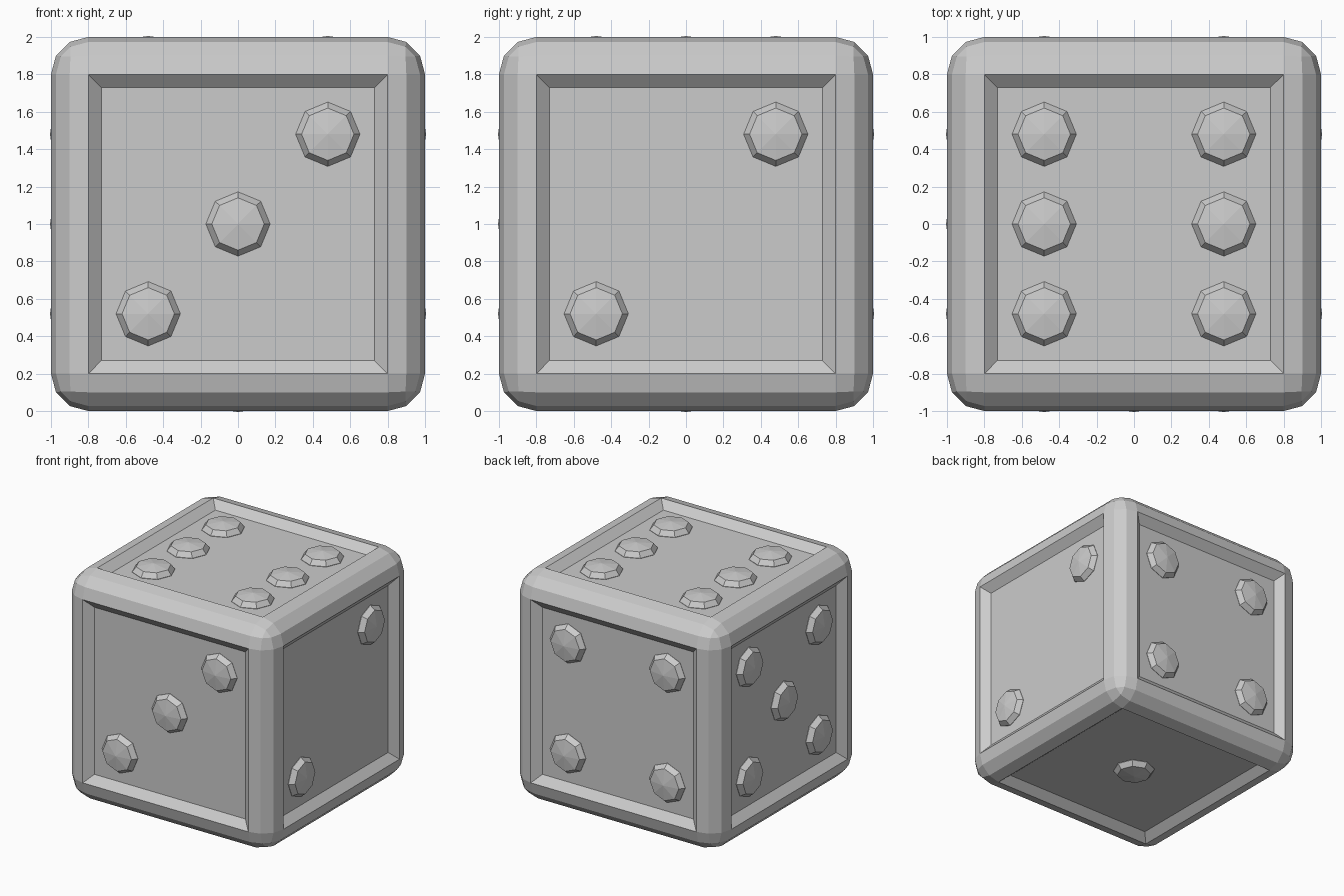
import bpy, bmesh, math
from mathutils import Vector, Matrix

if "Cube" in bpy.data.objects:
    bpy.data.objects.remove(bpy.data.objects["Cube"])

DEPTH = 0.06      # recess of each face panel
P = 0.48          # pip offset from face centre


def finish(name, bm):
    bmesh.ops.recalc_face_normals(bm, faces=bm.faces[:])
    me = bpy.data.meshes.new(name)
    bm.to_mesh(me)
    bm.free()
    ob = bpy.data.objects.new(name, me)
    bpy.context.collection.objects.link(ob)
    return ob


# Rounded cube body with a sunken, bevelled panel on each side
bm = bmesh.new()
bmesh.ops.create_cube(bm, size=2, matrix=Matrix.Translation((0, 0, 1)))
bmesh.ops.bevel(bm, geom=bm.edges[:], offset=0.2, segments=3, profile=0.5,
                affect='EDGES')
bm.normal_update()
panels = [f for f in bm.faces if f.calc_area() > 1]
bmesh.ops.inset_individual(bm, faces=panels, thickness=0.1, depth=-DEPTH)
finish("die_body", bm)


# Eight-sided stud: steep rim and a shallow pointed cap
def add_pip(bm, mat):
    rings = []
    for r, h in ((0.172, -0.005), (0.172, 0.003), (0.14, 0.045)):
        rings.append([bm.verts.new(mat @ Vector((r * math.cos(i * math.pi / 4),
                                                 r * math.sin(i * math.pi / 4), h)))
                      for i in range(8)])
    tip = bm.verts.new(mat @ Vector((0, 0, 0.065)))
    bm.faces.new(rings[0][::-1])
    for i in range(8):
        j = (i + 1) % 8
        for a, b in zip(rings, rings[1:]):
            bm.faces.new((a[i], a[j], b[j], b[i]))
        bm.faces.new((rings[2][i], rings[2][j], tip))


# Pip layouts, with each face given by its right and up directions
diag = [(P, P), (-P, -P)]
four = diag + [(-P, P), (P, -P)]
X, Y, Z = Vector((1, 0, 0)), Vector((0, 1, 0)), Vector((0, 0, 1))
faces = {
    "front": (X, Z, diag + [(0, 0)]),
    "right": (Y, Z, diag),
    "back": (-X, Z, four),
    "left": (-Y, Z, four + [(0, 0)]),
    "top": (X, Y, four + [(-P, 0), (P, 0)]),
    "bottom": (X, -Y, [(0, 0)]),
}
for name, (u, v, spots) in faces.items():
    n = u.cross(v)
    bm = bmesh.new()
    for a, b in spots:
        m = Matrix((u, v, n)).transposed().to_4x4()
        m.translation = Z + n * (1 - DEPTH) + u * a + v * b
        add_pip(bm, m)
    finish(name + "_pips", bm)
